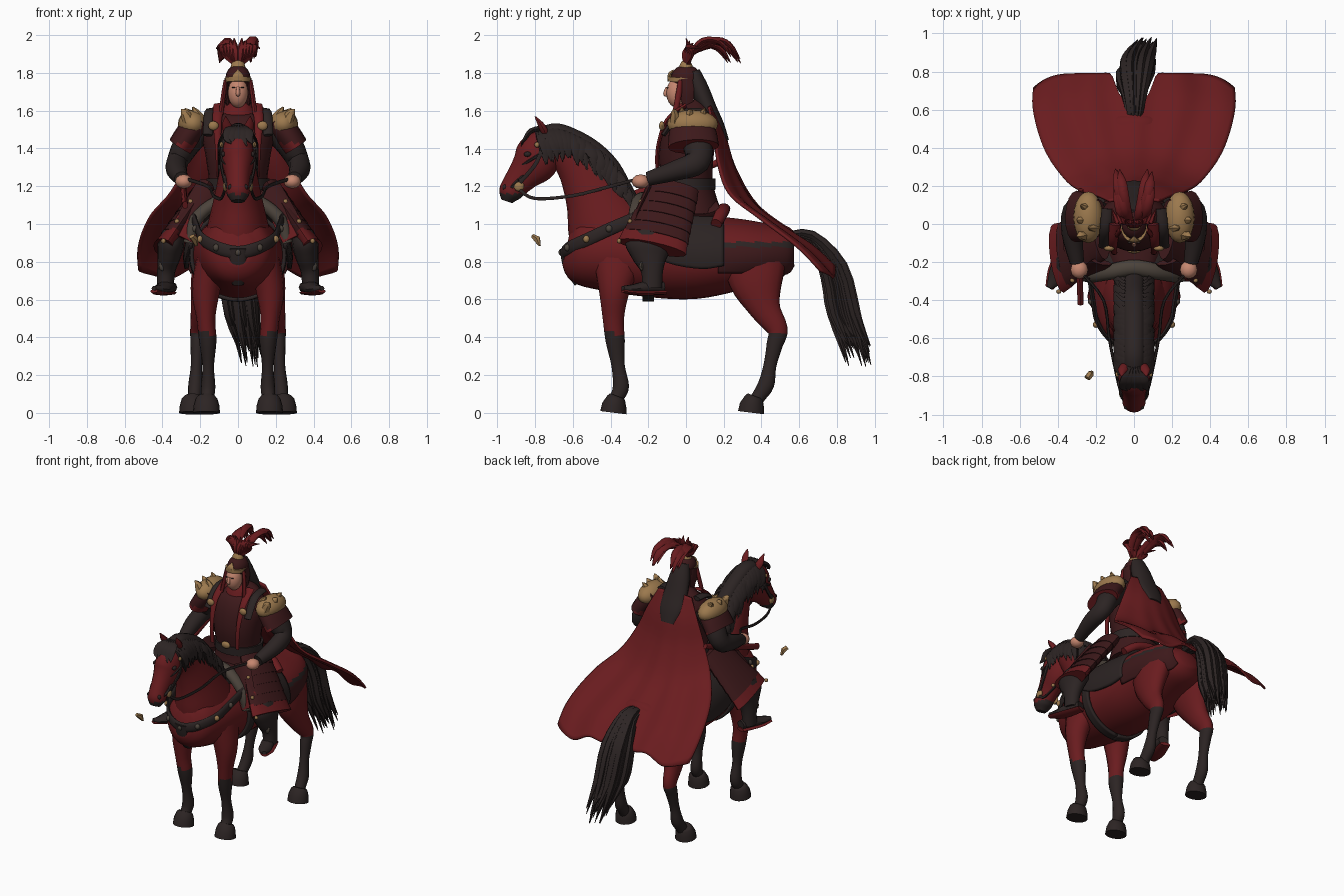
import bpy, bmesh, math, random
from mathutils import Vector
random.seed(4)

def material(name, r, g, b):
    m = bpy.data.materials.new(name)
    m.diffuse_color = (r, g, b, 1)
    return m

RED = material("deep red", .142, .0115, .0135)
MAROON = material("dark maroon", .046, .0095, .0105)
BLACK = material("warm black", .025, .0175, .017)
GOLD = material("old gold", .33, .19, .075)
SKIN = material("skin", .56, .24, .16)
GREY = material("grey brown", .07, .055, .043)

def finish(name, bm, mats, rule=None, angle=50):
    bmesh.ops.recalc_face_normals(bm, faces=bm.faces)
    me = bpy.data.meshes.new(name)
    for m in mats:
        me.materials.append(m)
    if rule:
        for f in bm.faces:
            f.material_index = rule(f.calc_center_median())
    bm.to_mesh(me)
    bm.free()
    ob = bpy.data.objects.new(name, me)
    bpy.context.collection.objects.link(ob)
    bpy.ops.object.select_all(action='DESELECT')
    ob.select_set(True)
    bpy.context.view_layer.objects.active = ob
    bpy.ops.object.shade_smooth_by_angle(angle=math.radians(angle))
    return ob

def spline(pts, sub):
    out, n = [], len(pts)
    P = [Vector(p) for p in pts]
    for i in range(n - 1):
        a, b, c, d = P[max(i - 1, 0)], P[i], P[i + 1], P[min(i + 2, n - 1)]
        for k in range(sub):
            t = k / sub
            out.append(.5 * (2 * b + (c - a) * t + (2 * a - 5 * b + 4 * c - d) * t * t + (3 * b - a - 3 * c + d) * t ** 3))
    return out + [P[-1]]

def add_tube(bm, pts, n=14, sub=4, side=(1, 0, 0)):
    """Lofted ellipse rings; each point is x, y, z, half size along side, other half size."""
    P = spline(pts, sub)
    C = [Vector(p[:3]) for p in P]
    rings = []
    for i, p in enumerate(P):
        t = (C[min(i + 1, len(C) - 1)] - C[max(i - 1, 0)]).normalized()
        s = Vector(side)
        s = (s - t * s.dot(t)).normalized()
        w = t.cross(s)
        a, b = max(p[3], .001), max(p[4], .001)
        rings.append([bm.verts.new(C[i] + s * a * math.cos(2 * math.pi * k / n) + w * b * math.sin(2 * math.pi * k / n)) for k in range(n)])
    for r, q in zip(rings, rings[1:]):
        for k in range(n):
            bm.faces.new((r[k], r[(k + 1) % n], q[(k + 1) % n], q[k]))
    bm.faces.new(rings[0])
    bm.faces.new(rings[-1])

def tube(name, pts, mats, rule=None, **kw):
    return tufts(name, [pts], mats, rule, **{"n": 14, "sub": 4, **kw})

def tufts(name, paths, mats, rule=None, n=5, sub=3, side=(1, 0, 0)):
    bm = bmesh.new()
    for p in paths:
        add_tube(bm, p, n=n, sub=sub, side=side)
    return finish(name, bm, mats if isinstance(mats, list) else [mats], rule)

def ball(name, c, r, mat, seg=20):
    bm = bmesh.new()
    bmesh.ops.create_uvsphere(bm, u_segments=seg, v_segments=seg // 2, radius=1)
    for v in bm.verts:
        v.co = Vector([c[i] + v.co[i] * r[i] for i in range(3)])
    return finish(name, bm, [mat])

def flip(pts, s):
    return [(p[0] * s,) + tuple(p[1:]) for p in pts]

def sheet(name, fn, nu, nv, mats, rule=None, thick=.012):
    bm = bmesh.new()
    g = [[bm.verts.new(fn(i / nu, j / nv)) for i in range(nu + 1)] for j in range(nv + 1)]
    for j in range(nv):
        for i in range(nu):
            bm.faces.new((g[j][i], g[j][i + 1], g[j + 1][i + 1], g[j + 1][i]))
    ob = finish(name, bm, mats, rule)
    mod = ob.modifiers.new("thickness", 'SOLIDIFY')
    mod.thickness, mod.offset = thick, 0
    return ob

def arch(name, stations, mats, rule=None, thick=.02):
    """Cloth bent over the back; stations are y, centre z, half width, height, half angle."""
    P = spline(stations, 4)
    def fn(u, v):
        y, zc, rx, rz, A = P[round(v * (len(P) - 1))]
        a = math.radians(A) * (2 * u - 1)
        return (rx * math.sin(a), y, zc + rz * math.cos(a))
    return sheet(name, fn, 60, len(P) - 1, mats, rule, thick)

# horse: body, neck, head
tube("horse_body", [(0, -.635, .87, .07, .09), (0, -.58, .86, .16, .17), (0, -.45, .85, .21, .2), (0, -.25, .84, .235, .22), (0, 0, .81, .25, .21),
     (0, .2, .82, .24, .19), (0, .38, .83, .22, .15), (0, .5, .84, .17, .12), (0, .56, .85, .07, .06)], RED, n=28)
tube("horse_neck", [(0, -.36, .86, .19, .25), (0, -.42, 1.0, .16, .215), (0, -.48, 1.15, .125, .165), (0, -.56, 1.3, .095, .125),
     (0, -.65, 1.4, .08, .1), (0, -.74, 1.43, .06, .07)], RED, n=24)
tube("horse_head", [(0, -.74, 1.48, .045, .05), (0, -.765, 1.41, .078, .11), (0, -.80, 1.33, .085, .12), (0, -.86, 1.26, .068, .088),
     (0, -.91, 1.2, .06, .07), (0, -.935, 1.16, .06, .06), (0, -.95, 1.12, .035, .03)], [RED, BLACK], lambda c: int(c.z < 1.16), n=20)
for s, tag in ((1, "left"), (-1, "right")):
    tube("ear_" + tag, flip([(.04, -.74, 1.47, .025, .02), (.06, -.765, 1.52, .026, .018), (.065, -.80, 1.57, .003, .003)], s), RED, n=8)
    ball("horse_eye_" + tag, (s * .078, -.84, 1.37), (.012, .02, .014), BLACK, seg=10)
    ball("nostril_" + tag, (s * .04, -.962, 1.195), (.014, .012, .016), BLACK, seg=10)
    # legs with dark stockings, hooves
    dark = lambda c: int(c.z < .42)
    tube("front_leg_" + tag, flip([(.14, -.36, .82, .08, .14), (.17, -.38, .65, .075, .085), (.17, -.385, .5, .05, .058), (.16, -.375, .38, .046, .052), (.158, -.36, .25, .031, .036),
         (.158, -.345, .14, .038, .044), (.162, -.365, .085, .036, .038), (.165, -.385, .05, .04, .04)], s), [RED, BLACK], dark)
    tube("hind_leg_" + tag, flip([(.14, .36, .84, .09, .18), (.17, .375, .69, .08, .145), (.195, .42, .55, .055, .085), (.21, .485, .44, .043, .056), (.215, .47, .36, .037, .044),
         (.22, .445, .25, .03, .035), (.225, .425, .15, .038, .044), (.23, .385, .085, .036, .038), (.235, .365, .05, .04, .04)], s), [RED, BLACK], dark)
    for part, x, y in (("front", .167, -.385), ("hind", .24, .345)):
        tube(part + "_hoof_" + tag, [(s * x, y + .02, .088, .045, .04), (s * x, y + .015, .075, .058, .05), (s * x, y + .005, .04, .068, .065), (s * x, y, 0, .072, .07)], BLACK, sub=1, n=16)

# mane and forelock
crest = spline([(-.78, 1.5), (-.7, 1.52), (-.6, 1.485), (-.5, 1.425), (-.41, 1.335), (-.34, 1.21), (-.28, 1.1)], 4)
tube("mane_base", [(0, y + .015, z - .03, .055, .045) for y, z in crest[::4]], BLACK)
locks = []
for y, z in crest:
    for s in (1, -1):
        for k in range(2):
            d, e = random.uniform(-.02, .03), random.uniform(-.03, .04)
            locks.append([(0, y, z, .025, .012), (s * .065, y + .015, z - .04, .034, .014), (s * (.085 + k * .012), y + .03 + d, z - .1, .026, .012),
                          (s * .1, y + .045 + d, z - .165 + e, .002, .002)])
tufts("mane_locks", locks, BLACK, side=(0, 1, 0))
tufts("forelock", [[(x * .4, -.75, 1.51, .02, .015), (x, -.82, 1.495, .028, .014), (x * 1.2, -.855, 1.45, .02, .01), (x * 1.1 + .02, -.875, 1.4 + abs(x) * .5, .002, .002)]
                   for x in (-.05, -.025, 0, .025, .05)], BLACK)

# tail
hair = []
for i in range(46):
    x, d, e = random.uniform(-.075, .075), random.uniform(-.075, .065), random.uniform(0, .2)
    hair.append([(x * .3, .53, .93 + d * .2, .015, .015), (x * .6, .67, .92 + d * .4, .022, .022), (x, .79 + d * .7, .75 + d * .5, .026, .026),
                 (x + .02, .845 + d, .52, .022, .024), (x * .8 + .06, .92 + d, .23 + e, .002, .002)])
tufts("tail", hair, BLACK)

# saddle, blanket and rump cloth
arch("saddle_blanket", [(-.25, .86, .25, .25, 85), (-.1, .84, .275, .25, 100), (.08, .82, .28, .25, 103), (.2, .82, .27, .23, 100)], [BLACK])
arch("rump_cloth", [(.17, .82, .262, .21, 112), (.3, .83, .255, .185, 118), (.42, .835, .23, .16, 126), (.53, .84, .18, .14, 136), (.565, .85, .14, .1, 135)],
     [RED, MAROON, BLACK], lambda c: 1 if c.z < .875 else 2 if c.z < .9 else 0)
tube("saddle_seat", [(0, -.24, 1.09, .1, .04), (0, -.1, 1.06, .15, .06), (0, .08, 1.05, .16, .06), (0, .18, 1.08, .14, .05)], MAROON)
tube("saddle_back", [(.22, .16, 1.0, .03, .03), (.13, .19, 1.06, .035, .03), (0, .2, 1.08, .035, .03), (-.13, .19, 1.06, .035, .03), (-.22, .16, 1.0, .03, .03)], RED, side=(0, 1, 0))
tube("blanket_roll", [(.26, -.27, .9, .03, .03), (.225, -.27, 1.02, .038, .035), (.12, -.25, 1.11, .042, .035), (0, -.23, 1.135, .042, .035), (-.12, -.25, 1.11, .042, .035),
     (-.225, -.27, 1.02, .038, .035), (-.26, -.27, .9, .03, .03)], GREY, side=(0, 1, 0))
arch("girth", [(-.23, .835, .245, .235, 180), (-.17, .83, .25, .232, 180)], [BLACK])

# harness: breast strap, studs, bridle, reins
half = [(.235, -.27, 1.03), (.215, -.4, .975), (.19, -.52, .92), (.11, -.62, .875), (0, -.65, .85)]
band = half + [(-x, y, z) for x, y, z in half[-2::-1]]
tube("breast_strap", [p + (.034, .013) for p in band], BLACK, side=(0, 0, 1), n=10)
tube("breast_pendant", [(0, -.655, .87, .045, .015), (0, -.635, .77, .042, .015), (0, -.58, .68, .03, .012)], BLACK)
for i, p in enumerate(band[1:-1]):
    ball("strap_stud_%d" % i, (p[0] * 1.05, p[1] - .008, p[2]), (.018, .018, .02), GOLD if i in (1, 5) else GREY, seg=10)
def ring(name, c, a, b, tilt, mat, r=.008):
    pts = [(a * math.cos(t), c[0] + b * math.sin(t) * math.cos(tilt), c[1] + b * math.sin(t) * math.sin(tilt), r, r) for t in [k * math.pi / 8 for k in range(17)]]
    tube(name, pts, mat, n=6, sub=1, side=(.1, -math.sin(tilt), math.cos(tilt)))
ring("noseband", (-.885, 1.23), .066, .08, .75, BLACK, .012)
ring("browband", (-.79, 1.36), .088, .122, .55, BLACK)
for s, tag in ((1, "left"), (-1, "right")):
    tube("cheek_strap_" + tag, flip([(.07, -.75, 1.46, .008, .012), (.09, -.79, 1.33, .008, .012), (.07, -.88, 1.22, .008, .012)], s), BLACK, n=6)
    ball("bit_" + tag, (s * .068, -.885, 1.2), (.012, .028, .028), GOLD, seg=10)
    ball("bridle_stud_" + tag, (s * .088, -.79, 1.42), (.01, .015, .015), GOLD, seg=8)
    tube("rein_" + tag, flip([(.07, -.88, 1.18, .008, .01), (.09, -.8, 1.135, .008, .01), (.13, -.6, 1.15, .008, .01), (.16, -.4, 1.2, .008, .01), (.28, -.25, 1.24, .008, .01)], s), BLACK, n=6)

# rider torso and dress
tube("torso", [(0, .02, 1.05, .19, .17), (0, .01, 1.2, .155, .135), (0, 0, 1.35, .17, .145), (0, .02, 1.48, .19, .14), (0, .04, 1.58, .15, .1), (0, .02, 1.65, .05, .05)], MAROON, n=24)
tube("belt", [(0, .01, 1.18, .165, .145), (0, .01, 1.24, .168, .147)], BLACK, n=24, sub=1)
ball("belt_buckle", (0, -.14, 1.25), (.035, .015, .025), GOLD, seg=12)
tube("collar", [(0, .02, 1.57, .1, .09), (0, .02, 1.62, .075, .07), (0, .02, 1.64, .06, .055)], RED, n=20, sub=2)
for s, tag in ((1, "left"), (-1, "right")):
    tube("chest_sash_" + tag, flip([(.1, .0, 1.63, .03, .012), (.11, -.1, 1.55, .024, .012), (.105, -.15, 1.4, .016, .01), (.1, -.15, 1.25, .014, .01)], s), RED, n=8)
    tube("shoulder_strap_" + tag, flip([(.14, .08, 1.6, .03, .015), (.15, -.03, 1.585, .03, .015), (.16, -.12, 1.47, .026, .012)], s), BLACK, n=8)
    ball("chest_disc_" + tag, (s * .13, -.128, 1.52), (.028, .015, .025), GOLD, seg=12)
    # arms and shoulder armour
    tube("arm_" + tag, flip([(.18, .04, 1.52, .07, .08), (.265, .06, 1.43, .072, .08), (.32, .06, 1.33, .058, .068), (.325, -.05, 1.285, .055, .055), (.3, -.2, 1.24, .038, .038)], s), BLACK)
    ball("hand_" + tag, (s * .287, -.24, 1.225), (.046, .048, .038), SKIN, seg=12)
    tube("sleeve_flap_" + tag, flip([(.19, .03, 1.55, .1, .06), (.25, .035, 1.49, .125, .07), (.305, .04, 1.41, .135, .068)], s), [MAROON, RED], lambda c: int(c.z < 1.425), side=(0, 1, 0), n=16)
    ball("pauldron_" + tag, (s * .24, .035, 1.53), (.078, .135, .075), GOLD)
    tufts("pauldron_spikes_" + tag, [flip([(x, y, 1.54, .035, .03), (x + .02, y, 1.585, .024, .022), (x + .04, y * 1.1, 1.62 - (x - .2) * .2, .003, .003)], s)
                                     for x, y in ((.2, -.02), (.24, .09), (.26, .02), (.26, -.06))], GOLD, n=6)
    # layered thigh skirt, knee, boot
    for k in range(6):
        x, y, z = .17 + .036 * k, -.06 - .02 * k, 1.2 - .052 * k
        w = .13 + .009 * k
        tube("skirt_row_%d_%s" % (k, tag), flip([(x, y, z, w, .048), (x + .045, y - .02, z - .066, w + .012, .055)], s), RED if k == 5 else MAROON, side=(0, 1, 0), sub=1, n=16)
        if k % 2:
            ball("skirt_stud_%d_%s" % (k, tag), (s * (x + .045), y - w - .02, z - .03), (.014, .012, .014), GOLD, seg=8)
    tube("skirt_tail_" + tag, flip([(.17, -.2, 1.19, .06, .015), (.24, -.26, 1.05, .07, .015), (.3, -.29, .93, .07, .012)], s), [MAROON, RED], lambda c: int(c.z < 1.03), n=8)
    tube("lower_leg_" + tag, flip([(.34, -.18, .95, .06, .1), (.355, -.19, .89, .07, .135), (.365, -.19, .83, .062, .1), (.38, -.18, .75, .048, .06), (.385, -.18, .66, .045, .055)], s), BLACK)
    tube("boot_foot_" + tag, flip([(.355, -.12, .665, .035, .03), (.38, -.2, .665, .045, .035), (.41, -.28, .655, .042, .026), (.445, -.335, .66, .015, .012)], s), BLACK, n=10)
    tube("boot_sole_" + tag, flip([(.36, -.11, .637, .037, .013), (.405, -.25, .635, .048, .013), (.445, -.335, .645, .022, .01)], s), RED, n=8)
    ball("shin_stud_" + tag, (s * .4, -.235, .78), (.02, .012, .03), GREY, seg=8)

# head, helmet, hair
ball("face", (0, -.045, 1.695), (.054, .06, .08), SKIN)
tube("nose", [(0, -.1, 1.725, .008, .008), (0, -.11, 1.69, .012, .011), (0, -.1, 1.68, .008, .006)], SKIN, n=8)
ball("helmet", (0, 0, 1.775), (.066, .08, .068), MAROON)
tube("helmet_band", [(0, -.02, 1.75, .067, .077), (0, -.018, 1.775, .069, .08)], GOLD, n=24, sub=1)
tube("helmet_crest", [(0, -.085, 1.77, .035, .012), (0, -.085, 1.795, .024, .01), (0, -.065, 1.815, .004, .004)], GOLD, n=8)
tube("helmet_finial", [(0, 0, 1.825, .04, .04), (0, 0, 1.85, .034, .03), (0, 0, 1.865, .02, .02)], GOLD, n=12)
tube("back_hair", [(0, .04, 1.81, .05, .035), (0, .07, 1.72, .074, .05), (0, .12, 1.61, .088, .045), (0, .175, 1.52, .085, .03), (0, .215, 1.44, .05, .014)], BLACK)
for s, tag in ((1, "left"), (-1, "right")):
    tube("cheek_guard_" + tag, flip([(.06, -.005, 1.77, .012, .04), (.062, .005, 1.7, .012, .04), (.052, .01, 1.63, .012, .03)], s), MAROON, n=10)
    tube("helmet_tassel_" + tag, flip([(.066, -.03, 1.76, .01, .012), (.078, -.04, 1.68, .012, .016), (.09, -.06, 1.58, .012, .014)], s), RED, n=8)
    ball("eye_" + tag, (s * .023, -.098, 1.722), (.011, .005, .003), BLACK, seg=8)
# plume
feathers = []
for s in (1, -1):
    for k in range(7):
        d, e = random.uniform(-.02, .018), random.uniform(-.04, .03)
        feathers.append([(s * .01, .01, 1.84, .012, .012), (s * .035 + d, .03, 1.905, .024, .016), (s * .055 + d, .11 + e, 1.96 + d * .7, .026, .018),
                         (s * .07 + d, .2 + e, 1.95 + d, .024, .016), (s * .08 + d, .26 + e, 1.87 + d, .002, .002)])
    for k in range(5):
        feathers.append([(s * .008, 0, 1.84, .012, .012), (s * (.012 + .014 * k), -.01 + .01 * k, 1.9, .02, .014), (s * (.018 + .017 * k), .01, 1.94, .018, .014),
                         (s * (.02 + .024 * k), .02 * k, 1.985 - .014 * k, .002, .002)])
tufts("helmet_plume", feathers, RED, n=6)

# cape: flared sheet between a middle line and a side hem, split above the tail
middle = spline([(0, .13, 1.63), (0, .2, 1.48), (0, .26, 1.29), (0, .38, 1.09), (0, .58, .94), (0, .69, .87), (0, .79, .78)], 10)
hem = spline([(.13, .12, 1.62), (.2, .15, 1.48), (.27, .17, 1.32), (.36, .23, 1.16), (.47, .39, 1.03), (.53, .61, .86), (.515, .78, .67)], 10)
def cape(u, v):
    a = 2 * u - 1
    q = min(max((abs(a) - .1) / .16, 0), 1)
    end = .78 + .22 * q * q * (3 - 2 * q) - .08 * (max(abs(a) - .65, 0) / .35) ** 2
    t = v * end
    f = t * (len(middle) - 1)
    i = min(int(f), len(middle) - 2)
    m, h = middle[i].lerp(middle[i + 1], f - i), hem[i].lerp(hem[i + 1], f - i)
    p = m.lerp(h, a * a)
    return (a * h.x, p.y, p.z + .014 * t * math.cos(a * 14))
sheet("cape", cape, 56, 30, [RED], thick=.014)

# sheathed sword at the right hip, loose ornament
tube("sword_sheath", [(-.28, -.42, 1.1, .016, .022), (-.29, -.1, 1.22, .016, .022), (-.28, .18, 1.33, .014, .018)], RED, n=8)
tube("loose_ornament", [(-.245, -.81, .935, .018, .012), (-.23, -.79, .92, .02, .02), (-.22, -.775, .885, .008, .006)], GOLD, n=6, sub=1)
